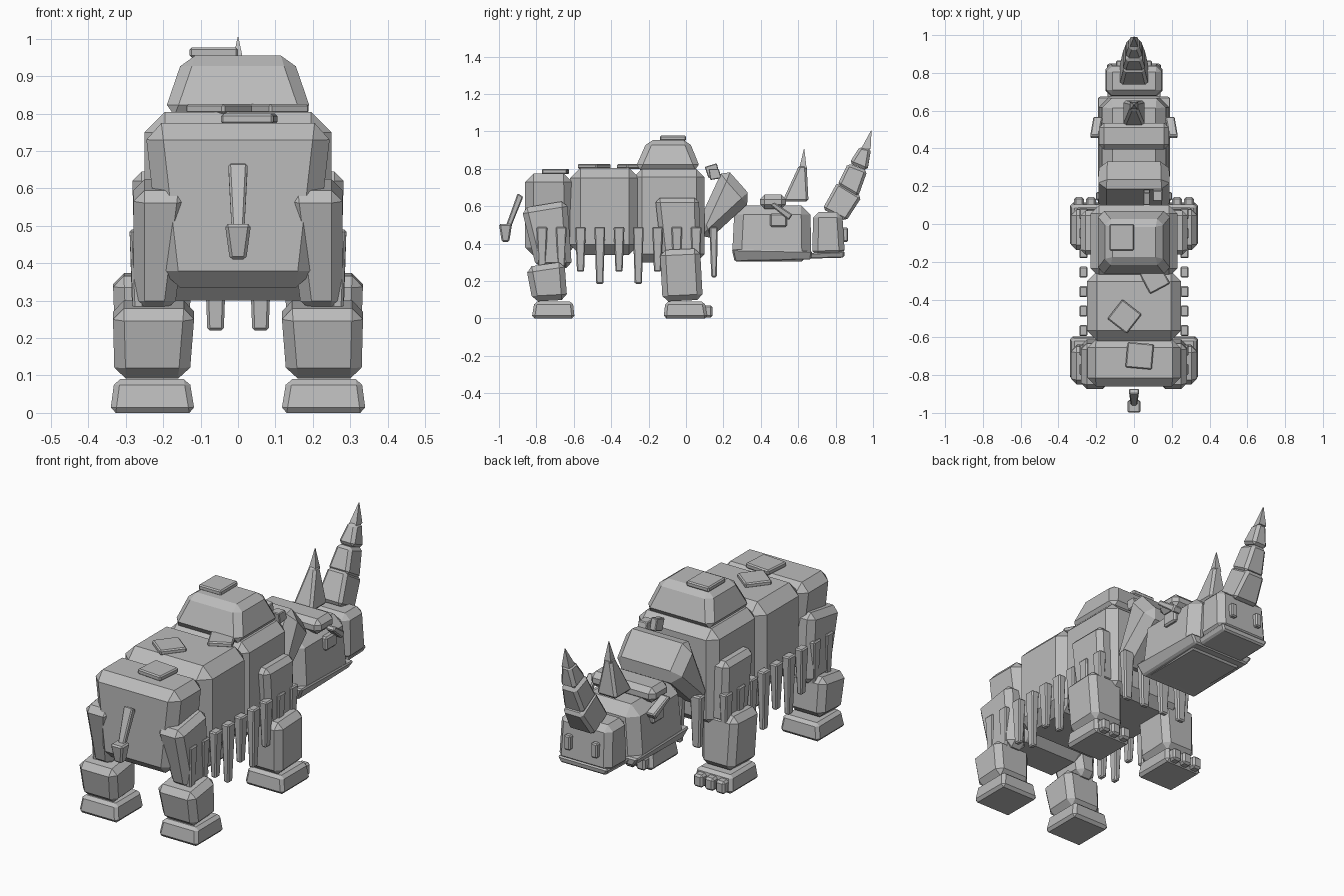
import bpy, bmesh, math
from mathutils import Vector, Matrix

grey = bpy.data.materials.new("stone_grey")
grey.diffuse_color = (0.5, 0.5, 0.5, 1)


def block(name, quad, low, high=None, bevel=0.015, mirror=False, spin=0):
    """Chamfered block: side outline (y, z) back-low, front-low, front-high,
    back-high, with x ranges for its low and high ends."""
    high = high or low
    for side in ((1, -1) if mirror else (1,)):
        bm = bmesh.new()
        rings = []
        for i in (0, 1):
            rings.append([bm.verts.new((side * (low if k < 2 else high)[i], y, z))
                          for k, (y, z) in enumerate(quad)])
        a, b = rings
        bm.faces.new(a)
        bm.faces.new(b[::-1])
        for k in range(4):
            n = (k + 1) % 4
            bm.faces.new((a[n], a[k], b[k], b[n]))
        if spin:
            mid = sum((v.co for v in bm.verts), Vector()) / 8
            bmesh.ops.rotate(bm, verts=bm.verts, cent=mid,
                             matrix=Matrix.Rotation(math.radians(spin), 3, 'Z'))
        bmesh.ops.recalc_face_normals(bm, faces=bm.faces)
        if bevel:
            bmesh.ops.bevel(bm, geom=bm.edges[:], offset=bevel, segments=1,
                            profile=0.5, affect='EDGES', clamp_overlap=True)
            bmesh.ops.recalc_face_normals(bm, faces=bm.faces)
        suffix = ("_right" if side > 0 else "_left") if mirror else ""
        mesh = bpy.data.meshes.new(name + suffix)
        bm.to_mesh(mesh)
        bm.free()
        mesh.materials.append(grey)
        bpy.context.collection.objects.link(bpy.data.objects.new(name + suffix, mesh))


def rect(y0, y1, z0, z1):
    return [(y0, z0), (y1, z0), (y1, z1), (y0, z1)]


def sym(w):
    return (-w, w)


# Body
block("rump", [(-.86, .335), (-.60, .335), (-.61, .775), (-.86, .775)],
      sym(.20), sym(.25), .045)
block("middle_body", rect(-.62, -.25, .34, .805), sym(.25), bevel=.055)
block("shoulders", rect(-.28, .10, .30, .80), sym(.23), bevel=.045)
block("hump", [(-.275, .795), (.08, .795), (.015, .955), (-.205, .955)],
      sym(.20), sym(.145), .03)

# Flat plates on the back
block("hump_plate", rect(-.14, 0, .95, .977), (-.13, 0), bevel=.006)
block("middle_plate", rect(-.555, -.425, .80, .826), (-.115, .015), bevel=.006, spin=-38)
block("side_plate", rect(-.35, -.23, .80, .826), (.05, .17), bevel=.006, spin=28)
block("rump_plate", rect(-.765, -.63, .772, .80), (-.04, .10), bevel=.006, spin=-5)

# Tail
block("tail", [(-.965, .49), (-.935, .49), (-.87, .65), (-.90, .67)],
      sym(.017), sym(.026), .006)
block("tail_tuft", [(-.985, .41), (-.945, .41), (-.93, .505), (-1.0, .505)],
      sym(.022), sym(.035), .008)

# Front legs
block("front_thigh", [(-.13, .33), (.075, .33), (.07, .645), (-.165, .645)],
      (.15, .275), (.16, .283), .025, True)
block("front_shin", [(-.125, .09), (.09, .10), (.075, .375), (-.14, .365)],
      (.135, .325), (.125, .335), .03, True)
block("front_foot", [(-.12, 0), (.115, 0), (.10, .09), (-.11, .09)],
      (.115, .34), (.13, .33), .015, True)
for i in range(3):
    x = .165 + i * .063
    block(f"toe_{i + 1}", rect(.09, .142, .005, .07), (x - .026, x + .026),
          bevel=.01, mirror=True)

# Rear legs
block("rear_thigh", [(-.80, .27), (-.61, .27), (-.635, .63), (-.88, .59)],
      (.17, .28), (.13, .28), .03, True)
block("rear_shin", [(-.82, .09), (-.635, .10), (-.65, .305), (-.855, .275)],
      (.13, .33), (.115, .335), .03, True)
block("rear_foot", [(-.825, 0), (-.595, 0), (-.605, .09), (-.81, .09)],
      (.115, .342), (.13, .33), .015, True)

# Hanging fur along the flanks and chest
for i in range(9):
    y = -.77 + i * .103
    z = .185 if i in (3, 5) else .25
    block(f"flank_fur_{i + 1}", [(y - .019, z), (y + .019, z), (y + .029, .49), (y - .029, .49)],
          (.252, .28), (.246, .29), .006, True)
for i, x in enumerate((.06, .17)):
    block(f"chest_fur_{i + 1}", [(.135, .22), (.165, .22), (.17, .49), (.125, .49)],
          (x - .022, x + .022), (x - .032, x + .032), .007, True)

# Neck and head
block("neck", [(.10, .40), (.36, .64), (.205, .815), (.06, .50)],
      sym(.185), sym(.19), .045)
block("neck_tuft", [(.12, .75), (.18, .77), (.165, .83), (.10, .81)],
      (.05, .085), bevel=.004)
block("neck_tuft_outer", [(.13, .74), (.19, .75), (.175, .80), (.12, .80)],
      (.10, .15), bevel=.004)
block("head", [(.245, .305), (.67, .305), (.665, .605), (.26, .605)],
      sym(.19), sym(.165), .05)
block("jaw", [(.26, .305), (.67, .315), (.675, .36), (.245, .37)],
      sym(.165), sym(.195), .008)
block("brow", rect(.395, .535, .585, .662), sym(.185), bevel=.025)
block("eye", rect(.45, .54, .49, .56), (.15, .192), bevel=.008, mirror=True)
block("eyelid", [(.55, .525), (.57, .555), (.47, .622), (.45, .605)],
      (.165, .215), (.185, .232), .006, True)
block("snout", [(.675, .33), (.85, .335), (.835, .57), (.68, .57)],
      sym(.152), sym(.145), .03)
block("lower_lip", [(.66, .32), (.845, .325), (.85, .36), (.66, .35)],
      sym(.13), sym(.145), .008)
block("nostril", rect(.83, .866, .41, .485), (.06, .095), bevel=.006, mirror=True)

# Rear horn
block("rear_horn", [(.515, .625), (.655, .625), (.645, .82), (.605, .82)],
      sym(.058), sym(.02), .012)
block("rear_horn_tip", [(.605, .80), (.645, .80), (.633, .905), (.630, .905)],
      sym(.02), sym(.001), 0)

# Front horn in stacked segments
horn = [([(.73, .585), (.856, .52), (.94, .65), (.81, .73)], .075, .055),
        ([(.81, .715), (.92, .65), (.97, .79), (.866, .83)], .06, .042),
        ([(.873, .83), (.97, .79), (.99, .91), (.93, .92)], .046, .026)]
for i, (quad, w0, w1) in enumerate(horn):
    block(f"front_horn_{i + 1}", quad, sym(w0), sym(w1), .015)
block("front_horn_tip", [(.935, .905), (.987, .905), (.992, 1.005), (.989, 1.005)],
      sym(.022), sym(.001), 0)
